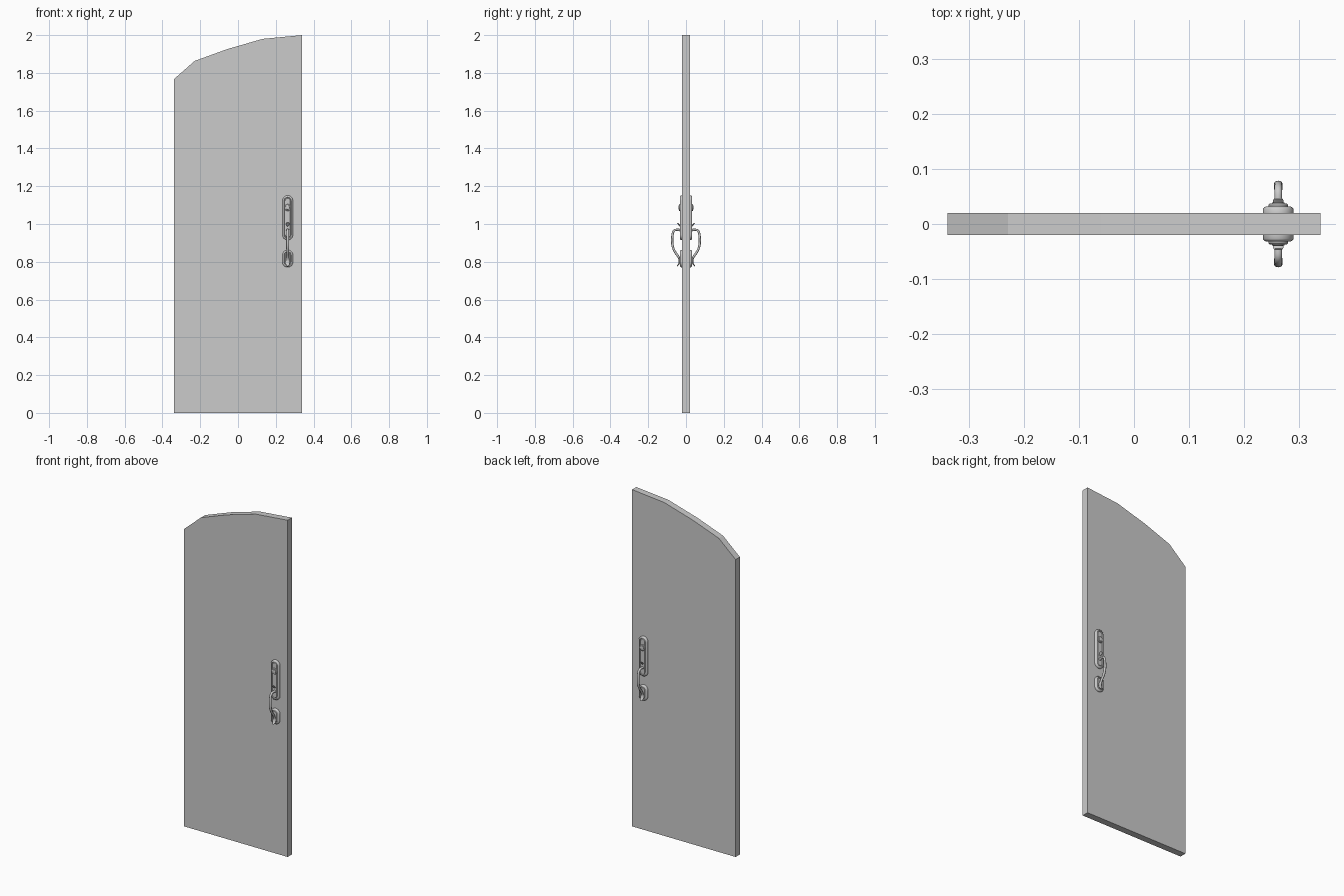
import bpy, bmesh, math
from mathutils import Vector

if "Cube" in bpy.data.objects:
    bpy.data.objects.remove(bpy.data.objects["Cube"])

HX = 0.263  # handle centre line


def finish(name, bm, smooth=True, mirror=True):
    bmesh.ops.recalc_face_normals(bm, faces=bm.faces)
    me = bpy.data.meshes.new(name)
    bm.to_mesh(me)
    bm.free()
    ob = bpy.data.objects.new(name, me)
    bpy.context.collection.objects.link(ob)
    if mirror:
        m = ob.modifiers.new("both_sides", 'MIRROR')
        m.use_axis = (False, True, False)
    if smooth:
        bpy.ops.object.select_all(action='DESELECT')
        ob.select_set(True)
        bpy.context.view_layer.objects.active = ob
        bpy.ops.object.shade_smooth_by_angle(angle=math.radians(40))
    return ob


def loft(name, rings):
    """Skin a list of equal-length point rings and cap both ends."""
    bm = bmesh.new()
    loops = [[bm.verts.new(p) for p in r] for r in rings]
    n = len(loops[0])
    for a, b in zip(loops, loops[1:]):
        for i in range(n):
            j = (i + 1) % n
            bm.faces.new((a[i], a[j], b[j], b[i]))
    bm.faces.new(loops[0])
    bm.faces.new(loops[-1])
    return finish(name, bm)


def capsule_ring(cz, r, half, y, seg=12):
    """Upright rounded outline; half is half the straight length."""
    pts = []
    for top in (1, -1):
        for k in range(seg + 1):
            a = math.pi * k / seg + (0 if top == 1 else math.pi)
            pts.append((HX + r * math.cos(a), y, cz + top * half + r * math.sin(a)))
    return pts


def stepped_plate(name, cz, r, half, profile):
    return loft(name, [capsule_ring(cz, r - ins, half, -d) for ins, d in profile])


def sweep(name, path, sub=5, sides=12):
    """Smooth tube in the YZ plane; path rows are depth, z, half width, half thickness."""
    pts = [Vector(p) for p in path]
    pts = [2 * pts[0] - pts[1]] + pts + [2 * pts[-1] - pts[-2]]
    line = []
    for i in range(1, len(pts) - 2):
        a, b, c, d = pts[i - 1:i + 3]
        for k in range(sub):
            t = k / sub
            line.append(0.5 * (2 * b + (c - a) * t + (2 * a - 5 * b + 4 * c - d) * t ** 2
                               + (3 * b - a - 3 * c + d) * t ** 3))
    line.append(pts[-2])
    rings = []
    for i, p in enumerate(line):
        q, s = line[max(i - 1, 0)], line[min(i + 1, len(line) - 1)]
        ty, tz = s[0] - q[0], s[1] - q[1]
        l = math.hypot(ty, tz)
        ny, nz = -tz / l, ty / l
        ring = []
        for k in range(sides):
            a = 2 * math.pi * k / sides
            o = p[3] * math.sin(a)
            ring.append((HX + p[2] * math.cos(a), -(p[0] + ny * o), p[1] + nz * o))
        rings.append(ring)
    return loft(name, rings)


# Door leaf with faceted half-arch top
outline = [(-0.34, 0), (0.34, 0), (0.34, 2.0), (0.13, 1.98),
           (-0.06, 1.925), (-0.23, 1.863), (-0.34, 1.766)]
bm = bmesh.new()
face = bm.faces.new([bm.verts.new((x, -0.02, z)) for x, z in outline])
ext = bmesh.ops.extrude_face_region(bm, geom=[face])
for v in ext["geom"]:
    if isinstance(v, bmesh.types.BMVert):
        v.co.y = 0.02
finish("door_leaf", bm, smooth=False, mirror=False)

# Upper lock plate: bevelled rim, groove, raised centre
stepped_plate("lock_plate", 1.033, 0.028, 0.09,
              [(0, 0.019), (0, 0.027), (0.002, 0.030), (0.006, 0.032), (0.009, 0.032),
               (0.011, 0.028), (0.013, 0.028), (0.015, 0.031)])

# Lower rosette
stepped_plate("lower_rosette", 0.817, 0.028, 0.018,
              [(0, 0.019), (0, 0.027), (0.002, 0.030), (0.006, 0.032), (0.009, 0.032),
               (0.011, 0.028), (0.014, 0.028), (0.016, 0.031)])

# Key cylinder
stepped_plate("key_cylinder", 1.087, 0.018, 0.0,
              [(0, 0.027), (0, 0.035), (0.002, 0.037), (0.006, 0.037), (0.007, 0.039), (0.01, 0.040)])

# Thumb latch
sweep("thumb_latch", [(0.026, 0.990, 0.005, 0.004), (0.034, 0.993, 0.006, 0.004),
                      (0.040, 0.999, 0.010, 0.003), (0.046, 1.006, 0.008, 0.002)])

# Pull grip, flaring into a leaf tip at the bottom
sweep("pull_grip", [(0.026, 0.966, 0.009, 0.008), (0.040, 0.969, 0.007, 0.006),
                    (0.060, 0.967, 0.007, 0.006), (0.070, 0.950, 0.007, 0.006),
                    (0.073, 0.915, 0.008, 0.006), (0.070, 0.880, 0.008, 0.006),
                    (0.058, 0.852, 0.007, 0.006), (0.043, 0.831, 0.007, 0.006),
                    (0.034, 0.810, 0.009, 0.005), (0.036, 0.794, 0.011, 0.004),
                    (0.043, 0.782, 0.008, 0.003), (0.048, 0.777, 0.003, 0.002)])
